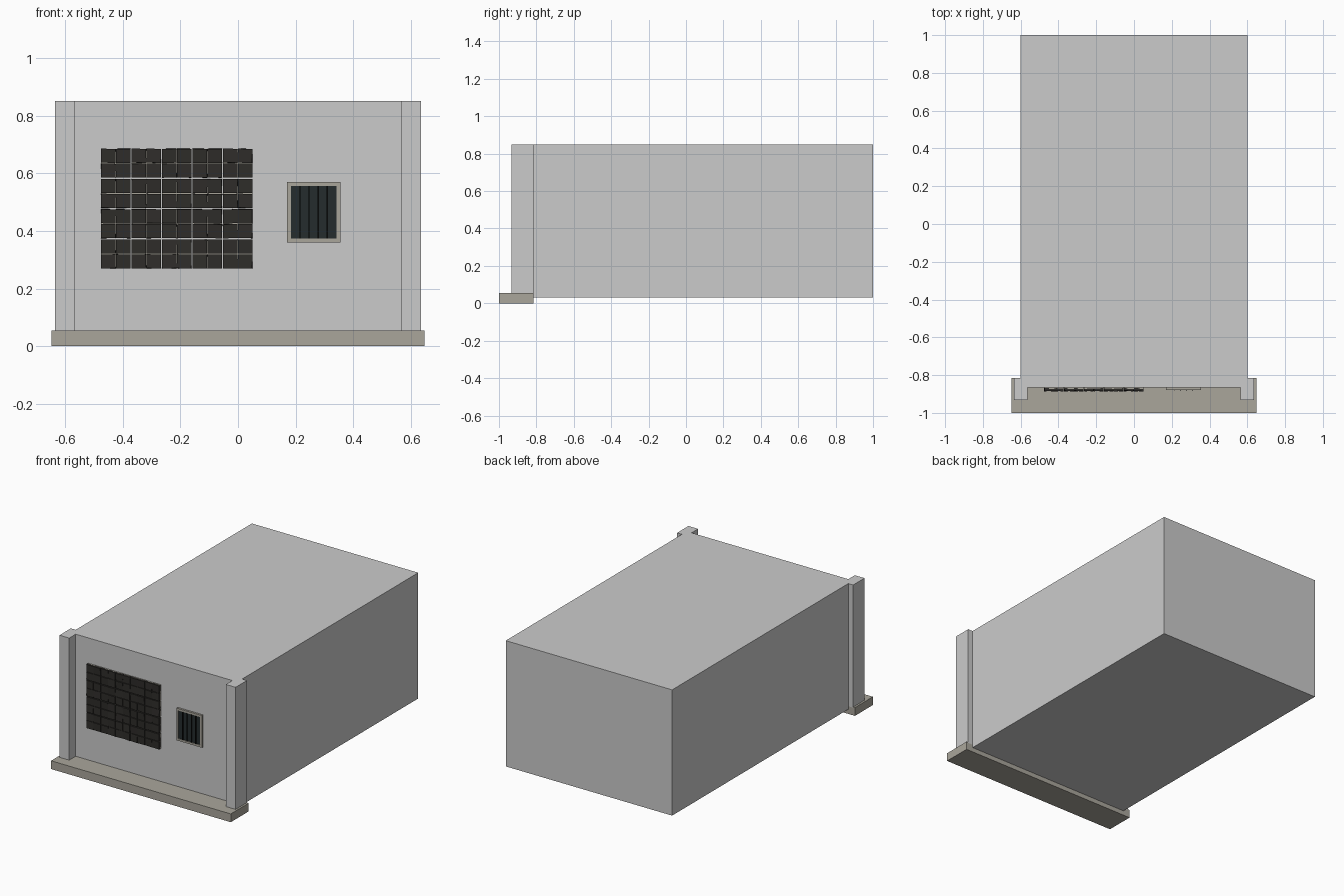
import bpy, bmesh, random
from mathutils import Matrix, Vector

if "Cube" in bpy.data.objects:
    bpy.data.objects.remove(bpy.data.objects["Cube"])

random.seed(4)


def material(name, rgb):
    m = bpy.data.materials.new(name)
    m.diffuse_color = (*rgb, 1)
    m.use_nodes = True
    m.node_tree.nodes["Principled BSDF"].inputs["Base Color"].default_value = m.diffuse_color
    return m


stone = material("stone", (0.40, 0.38, 0.33))
dark = material("dark_block", (0.028, 0.026, 0.023))
glass = material("dark_glass", (0.018, 0.025, 0.026))
black = material("bar_black", (0.006, 0.007, 0.007))


def add_box(bm, x0, x1, y0, y1, z0, z1, rot=None):
    centre = Vector(((x0 + x1) / 2, (y0 + y1) / 2, (z0 + z1) / 2))
    size = Matrix.Diagonal((x1 - x0, y1 - y0, z1 - z0, 1))
    bmesh.ops.create_cube(bm, size=1, matrix=Matrix.Translation(centre) @ (rot or Matrix()) @ size)


def finish(name, bm, mat=None):
    me = bpy.data.meshes.new(name)
    bm.to_mesh(me)
    bm.free()
    ob = bpy.data.objects.new(name, me)
    bpy.context.collection.objects.link(ob)
    if mat:
        me.materials.append(mat)
    return ob


def boxes(name, specs, mat=None):
    bm = bmesh.new()
    for s in specs:
        add_box(bm, *s)
    return finish(name, bm, mat)


WALL = -0.865  # y of the front wall

# Main building, corner pilasters and front step
boxes("building_body", [(-0.6, 0.6, WALL, 1, 0.03, 0.85)])
for side, x in (("left", -0.6), ("right", 0.6)):
    boxes(side + "_pilaster", [(x - 0.035, x + 0.035, -0.932, -0.815, 0.05, 0.85)])
boxes("front_step", [(-0.648, 0.648, -1, -0.815, 0, 0.054)], stone)

# Block window: 5 x 4 panes, each with four slightly crooked blocks
X0, Z0, PX, PZ = -0.475, 0.27, 0.1057, 0.105
backing, blocks = [], bmesh.new()
for c in range(5):
    for r in range(4):
        x, z = X0 + c * PX, Z0 + r * PZ
        backing.append((x, x + 0.102, WALL - 0.008, WALL + 0.005, z, z + 0.100))
        for i in range(2):
            for j in range(2):
                bx, bz = x + i * 0.0515, z + j * 0.0515
                rot = (Matrix.Rotation(random.uniform(-0.025, 0.025), 4, 'Y')
                       @ Matrix.Rotation(random.uniform(-0.06, 0.06), 4, 'X')
                       @ Matrix.Rotation(random.uniform(-0.06, 0.06), 4, 'Z'))
                add_box(blocks, bx, bx + 0.0505, WALL - 0.019, WALL - 0.004, bz, bz + 0.0485, rot)
boxes("block_window_mortar", backing, stone)
finish("block_window_blocks", blocks, dark)

# Small barred window: frame, glass and vertical bars
fx0, fx1, fz0, fz1, t = 0.17, 0.355, 0.36, 0.57, 0.0135
fy0, fy1 = WALL - 0.013, WALL + 0.005
boxes("small_window_frame", [
    (fx0, fx0 + t, fy0, fy1, fz0, fz1),
    (fx1 - t, fx1, fy0, fy1, fz0, fz1),
    (fx0 + t, fx1 - t, fy0, fy1, fz0, fz0 + t),
    (fx0 + t, fx1 - t, fy0, fy1, fz1 - t, fz1)], stone)
boxes("small_window_glass", [(fx0 + t, fx1 - t, WALL - 0.008, fy1, fz0 + t, fz1 - t)], glass)
step = (fx1 - fx0 - 2 * t) / 5
boxes("small_window_bars", [
    (fx0 + t + k * step - 0.002, fx0 + t + k * step + 0.002, WALL - 0.016, WALL - 0.006,
     fz0 + t, fz1 - t) for k in range(1, 5)], black)
